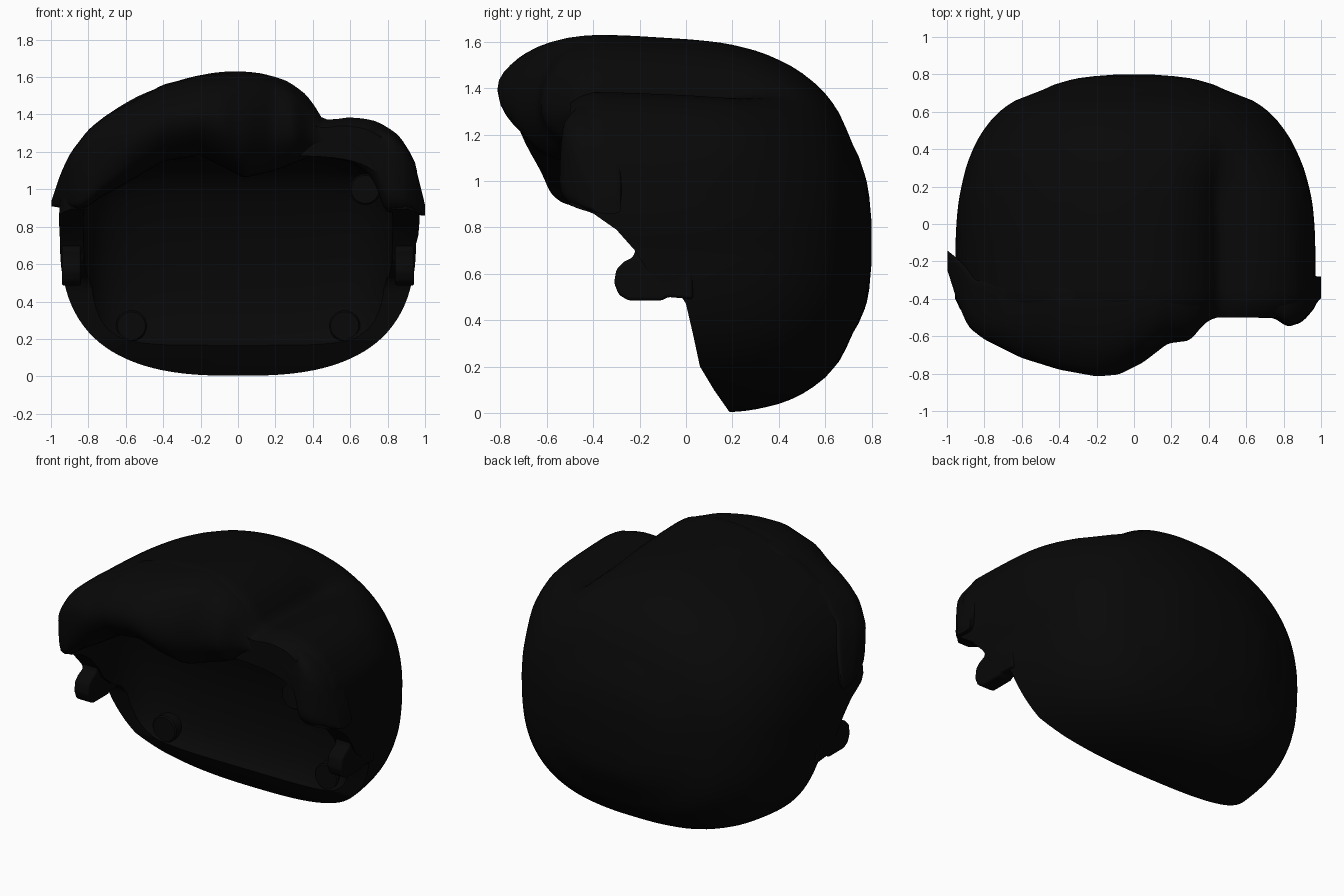
import bpy, bmesh, math

if "Cube" in bpy.data.objects:
    bpy.data.objects.remove(bpy.data.objects["Cube"])

black = bpy.data.materials.new("black hair")
black.diffuse_color = (0.0024, 0.0024, 0.0024, 1)
black.use_nodes = True
black.node_tree.nodes["Principled BSDF"].inputs["Base Color"].default_value = black.diffuse_color


def lin(pts, t):
    if t <= pts[0][0]:
        return pts[0][1]
    for (a, u), (b, v) in zip(pts, pts[1:]):
        if t <= b:
            return u + (v - u) * (t - a) / (b - a)
    return pts[-1][1]


def soft(pts, t, d=0.03):
    return sum(lin(pts, t + k * d / 2) for k in (-2, -1, 0, 1, 2)) / 5


def shade(ob, angle=40):
    bpy.ops.object.select_all(action='DESELECT')
    ob.select_set(True)
    bpy.context.view_layer.objects.active = ob
    bpy.ops.object.shade_smooth_by_angle(angle=math.radians(angle))


def loft(name, rings, smooth=True):
    bm = bmesh.new()
    vs = [[bm.verts.new(p) for p in r] for r in rings]
    n = len(vs[0])
    for a, b in zip(vs, vs[1:]):
        for i in range(n):
            j = (i + 1) % n
            bm.faces.new((a[i], a[j], b[j], b[i]))
    bm.faces.new(vs[0])
    bm.faces.new(vs[-1])
    bmesh.ops.recalc_face_normals(bm, faces=bm.faces)
    me = bpy.data.meshes.new(name)
    bm.to_mesh(me)
    bm.free()
    me.materials.append(black)
    ob = bpy.data.objects.new(name, me)
    bpy.context.collection.objects.link(ob)
    if smooth:
        shade(ob)
    return ob


def cut(ob, cutter):
    m = ob.modifiers.new("cut", 'BOOLEAN')
    m.operation = 'DIFFERENCE'
    m.solver = 'EXACT'
    m.object = cutter
    bpy.context.view_layer.objects.active = ob
    bpy.ops.object.modifier_apply(modifier=m.name)
    bpy.data.objects.remove(cutter)


def power(c, e):
    return math.copysign(abs(c) ** e, c)


# Hair shell: sections along y, front outline has the side-parting step
ZC = 0.75
upper = [(0.965, 0.75), (0.97, 0.95), (0.95, 1.14), (0.86, 1.29), (0.74, 1.365), (0.6, 1.385),
         (0.5, 1.37), (0.45, 1.375), (0.42, 1.43), (0.36, 1.51), (0.26, 1.58), (0.12, 1.62), (-0.05, 1.63),
         (-0.2, 1.61), (-0.4, 1.55), (-0.62, 1.45), (-0.78, 1.33), (-0.9, 1.15), (-0.95, 0.95),
         (-0.955, 0.75)]
polar = [(math.atan2(z - ZC, x), math.hypot(x, z - ZC)) for x, z in upper]
W = [(-0.5, 0.955), (0, 0.95), (0.2, 0.925), (0.4, 0.87), (0.55, 0.78), (0.65, 0.68),
     (0.72, 0.57), (0.77, 0.4), (0.79, 0.24), (0.8, 0.08)]
T = [(-0.5, 1.63), (-0.3, 1.63), (0.1, 1.605), (0.25, 1.58), (0.4, 1.53), (0.55, 1.44), (0.65, 1.335),
     (0.72, 1.225), (0.77, 1.07), (0.79, 0.96), (0.8, 0.82)]
B = [(-0.5, 0), (0.2, 0), (0.35, 0.02), (0.5, 0.07), (0.6, 0.14), (0.7, 0.25), (0.76, 0.37),
     (0.79, 0.5), (0.8, 0.65)]


def section(y, n=144):
    d = max(0.001, min(0.1, 0.8 - y))
    w, t, b = soft(W, y, d), soft(T, y, d), soft(B, y, d)
    k = min(1, max(0, (0.6 - y) / 0.5))
    k = k * k * (3 - 2 * k)
    s = lin([(-0.5, 0.93), (-0.46, 0.97), (-0.4, 1)], y)
    ring = []
    for i in range(n):
        a = 2 * math.pi * i / n
        up = a <= math.pi
        e, h = (2.2, t - ZC) if up else (2.7, ZC - b)
        ca, sa = math.cos(a), math.sin(a)
        r = ((abs(ca) / w) ** e + (abs(sa) / h) ** e) ** (-1 / e)
        if up:
            # outline scaled to the local width and height
            dx, dz = ca * 0.955 / w, sa * 0.88 / h
            r = (1 - k) * r + k * soft(polar, math.atan2(dz, dx), 0.02) / math.hypot(dx, dz)
        ring.append((r * s * ca, y, ZC + r * s * sa))
    return ring


ys = [-0.5, -0.48, -0.46, -0.43, -0.4] + [-0.35 + 0.05 * i for i in range(20)] + \
     [0.63, 0.66, 0.69, 0.72, 0.745, 0.77, 0.78, 0.79, 0.8]
shell = loft("hair_shell", [section(y) for y in ys], False)

# Curved front edge seen from the side
edge = [(0.25, -0.08), (0.19, 0), (0.12, 0.1), (0.06, 0.2), (0.03, 0.34), (0, 0.47), (-0.03, 0.52),
        (-0.1, 0.56), (-0.17, 0.62), (-0.22, 0.7), (-0.3, 0.79), (-0.4, 0.86), (-0.5, 0.895),
        (-0.9, 0.91), (-0.9, -0.08)]
cut(shell, loft("front_cutter", [[(x, y, z) for y, z in edge] for x in (-1.3, 1.3)], False))

# Hollow for the head, leaning forward towards the top
rings = []
for j in range(1, 32):
    v = -math.pi / 2 + math.pi * j / 32
    ring = []
    for i in range(64):
        u = 2 * math.pi * i / 64
        x = 0.83 * power(math.cos(v), 0.4) * power(math.cos(u), 0.4)
        y = -0.5 + 0.66 * power(math.cos(v), 0.4) * power(math.sin(u), 0.4)
        z = 0.63 + 0.55 * power(math.sin(v), 0.45)
        ring.append((x, y - 0.3 * max(0, z - 0.6), z))
    rings.append(ring)
cut(shell, loft("head_cutter", rings, False))
shade(shell)

# Swept fringe: closed sections along x, wide on the left and short on the right
low = [(-1, 0.91), (-0.85, 0.885), (-0.8, 0.91), (-0.73, 0.96), (-0.6, 1.03), (-0.4, 1.15), (-0.2, 1.18),
       (-0.06, 1.11), (0.03, 1.06), (0.2, 1.1), (0.4, 1.18), (0.6, 1.15), (0.7, 1.08), (0.75, 1.0),
       (0.78, 0.88), (0.99, 0.86)]
high = [(-1, 0.93), (-0.95, 1.08), (-0.9, 1.19), (-0.8, 1.32), (-0.7, 1.4), (-0.4, 1.56), (-0.2, 1.61),
        (0, 1.63), (0.13, 1.62), (0.26, 1.57), (0.36, 1.5), (0.42, 1.42), (0.45, 1.37), (0.58, 1.38),
        (0.72, 1.36), (0.85, 1.285), (0.92, 1.2), (0.97, 1.05), (0.995, 0.92)]
front = [(-1, -0.24), (-0.95, -0.4), (-0.89, -0.55), (-0.8, -0.62), (-0.6, -0.72), (-0.4, -0.78),
         (-0.2, -0.815), (-0.08, -0.805), (0.05, -0.74), (0.18, -0.64), (0.3, -0.625), (0.38, -0.53),
         (0.44, -0.5), (0.75, -0.505), (0.82, -0.555), (0.9, -0.53), (0.96, -0.46), (0.99, -0.4)]
rings = []
for k in range(101):
    x = -0.998 + 1.997 * k / 100
    d = 0.02 if abs(x) < 0.9 else 0.004
    zb, zt, yf = soft(low, x, d), soft(high, x, d), soft(front, x, d)
    yc = lin([(-1, -0.2), (-0.85, -0.38), (0.85, -0.36), (0.99, -0.33)], x)
    back = lin([(-1, 0.06), (-0.9, 0.1), (0.8, 0.1), (0.99, 0.05)], x)
    box = lin([(-0.8, 0.5), (-0.55, 0.88), (0.6, 0.88), (0.78, 0.55)], x)
    ring = []
    for i in range(40):
        a = 2 * math.pi * i / 40
        c, s = power(math.cos(a), box), power(math.sin(a), box)
        # shallow strand grooves follow the sweep
        g = 1 - 0.05 * (0.5 + 0.5 * math.cos(5 * a + 2 * x + 3.4)) * max(0, c)
        y = yc - (yc - yf) * c * g if c > 0 else yc - back * c
        ring.append((x, y, (zb + zt) / 2 + (zt - zb) / 2 * s))
    rings.append(ring)
loft("swept_fringe", rings)

# Ear tabs on both sides
tab = [(0.03, 0.49), (-0.08, 0.5), (-0.1, 0.485), (-0.25, 0.485), (-0.29, 0.51), (-0.31, 0.56),
       (-0.3, 0.62), (-0.27, 0.65), (-0.23, 0.67), (-0.21, 0.72), (0.03, 0.72)]
for side in (-1, 1):
    ob = loft("ear_tab", [[(side * x, y, z) for y, z in tab] for x in (0.84, 0.942)], False)
    m = ob.modifiers.new("round", 'BEVEL')
    m.width, m.segments = 0.018, 3
    shade(ob)

# Round pegs inside the hollow
for x, y, z, depth in ((-0.57, 0.07, 0.27, 0.12), (0.57, 0.07, 0.27, 0.12), (0.68, -0.42, 1.0, 0.4)):
    loft("peg", [[(x + r * math.cos(i * math.pi / 16), yy, z + r * math.sin(i * math.pi / 16))
                  for i in range(32)]
                 for yy, r in ((y, 0.075), (y + 0.008, 0.083), (y + depth, 0.083))])
